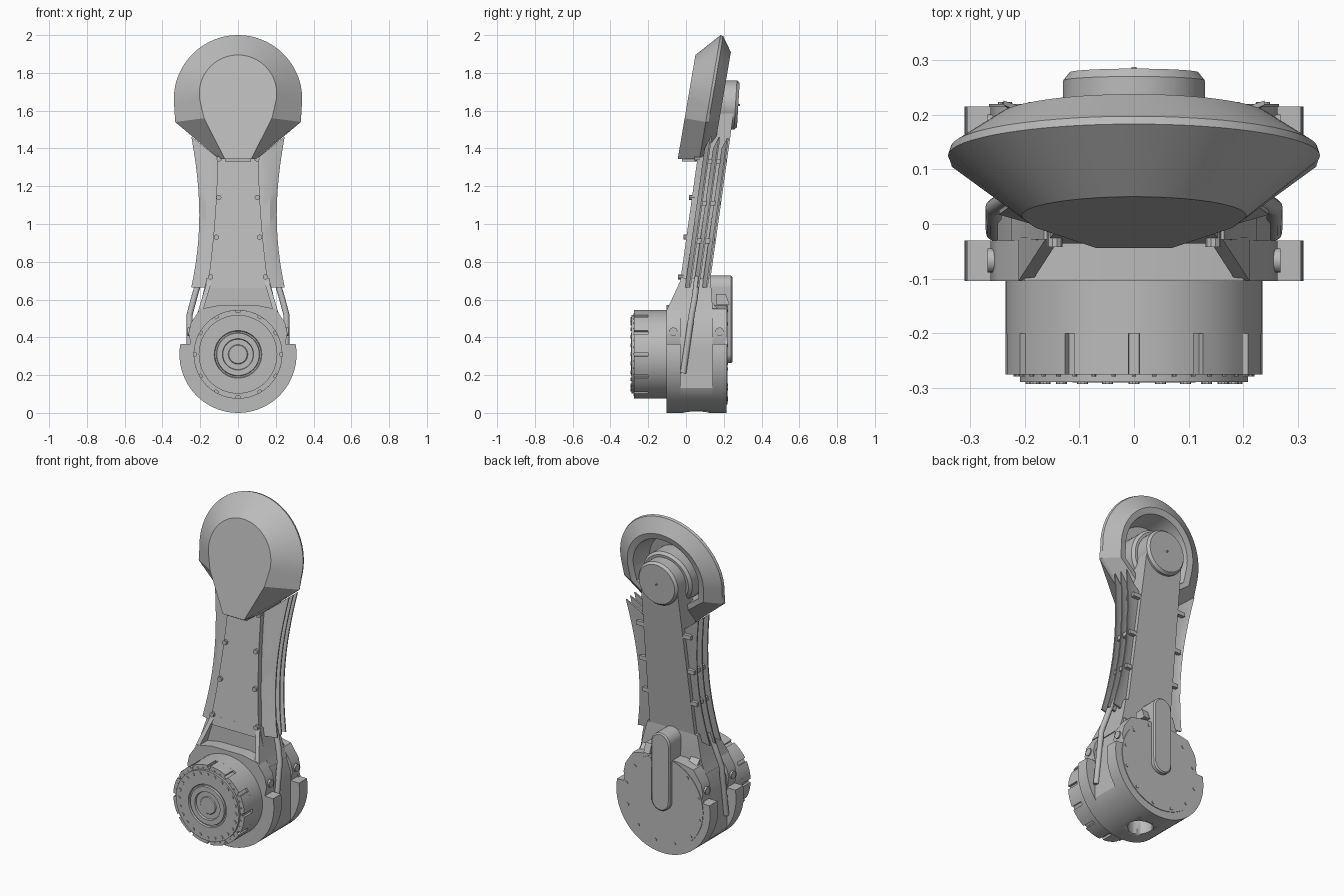
import bpy, bmesh, math
from math import sin, cos, pi, radians

if "Cube" in bpy.data.objects:
    bpy.data.objects.remove(bpy.data.objects["Cube"])

grey = bpy.data.materials.new("plain_grey")
grey.use_nodes = True
colour = (0.5, 0.5, 0.5, 1)
grey.diffuse_color = colour
grey.node_tree.nodes["Principled BSDF"].inputs["Base Color"].default_value = colour

HIP = 0.31      # height of the hip axis
KNEE = 1.63     # height of the knee axis
LEAN = 0.14     # backward lean of the thigh


def finish(name, bm, angle=30):
    bmesh.ops.recalc_face_normals(bm, faces=bm.faces)
    mesh = bpy.data.meshes.new(name)
    bm.to_mesh(mesh)
    bm.free()
    mesh.materials.append(grey)
    ob = bpy.data.objects.new(name, mesh)
    bpy.context.collection.objects.link(ob)
    bpy.ops.object.select_all(action='DESELECT')
    ob.select_set(True)
    bpy.context.view_layer.objects.active = ob
    bpy.ops.object.shade_smooth_by_angle(angle=radians(angle))
    return ob


def add_loft(bm, rings):
    """Skin a list of equal closed rings and cap both ends."""
    vs = [[bm.verts.new(p) for p in r] for r in rings]
    n = len(vs[0])
    for a, b in zip(vs, vs[1:]):
        for i in range(n):
            j = (i + 1) % n
            bm.faces.new((a[i], a[j], b[j], b[i]))
    bm.faces.new(vs[0])
    bm.faces.new(vs[-1])


def loft(name, rings, angle=30):
    bm = bmesh.new()
    add_loft(bm, rings)
    return finish(name, bm, angle)


def layer(pts, y, lean=0.0, z0=0.0):
    return [(x, y + lean * (z - z0), z) for x, z in pts]


def prism(name, pts, y0, y1):
    return loft(name, [layer(pts, y0), layer(pts, y1)])


def circle(r, z=HIP, n=64, x=0.0):
    return [(x + r * cos(2 * pi * i / n), z + r * sin(2 * pi * i / n)) for i in range(n)]


def lathe(name, profile, z=HIP, lean=0.0, n=64):
    return loft(name, [layer(circle(r, z, n), y, lean, z) for r, y in profile])


def bolts(name, spots, r, depth):
    """Short studs facing the front, one at each (x, y, z)."""
    bm = bmesh.new()
    for x, y, z in spots:
        add_loft(bm, [layer(circle(r, z, 10, x), y), layer(circle(r, z, 10, x), y + depth)])
    return finish(name, bm)


def around(r, count, y, start=0.0):
    return [(r * cos(start + 2 * pi * i / count), y, HIP + r * sin(start + 2 * pi * i / count))
            for i in range(count)]


def box_ring(hw, y0, y1, z):
    return [(-hw, y0, z), (hw, y0, z), (hw, y1, z), (-hw, y1, z)]


# Hip housing: two full cheeks with ears, and a narrower middle
arc = [(0.31 * cos(radians(a)), HIP + 0.31 * sin(radians(a))) for a in range(-190, 11, 5)]
ear = [(0.25, 0.365), (0.262, 0.42), (0.25, 0.475), (0.2, 0.55), (0.1, 0.57)]
cheek = arc + ear + [(-x, z) for x, z in reversed(ear)]
prism("housing_front_cheek", cheek, -0.104, -0.03)
prism("housing_rear_cheek", cheek, 0.14, 0.215)
middle = [(max(-0.25, min(0.25, x)), z) for x, z in arc if z < 0.36]
middle += [(0.25, 0.42), (0.2, 0.55), (-0.2, 0.55), (-0.25, 0.42)]
core = prism("housing_middle", middle, -0.032, 0.142)

# Round hole in the underside
bm = bmesh.new()
bmesh.ops.create_cone(bm, cap_ends=True, segments=32, radius1=0.07, radius2=0.07, depth=0.3)
bmesh.ops.translate(bm, verts=bm.verts, vec=(0, 0.055, 0))
cutter = finish("hole_cutter", bm)
cutter.hide_render = True
mod = core.modifiers.new("underside_hole", 'BOOLEAN')
mod.object = cutter
mod.solver = 'EXACT'
bpy.context.view_layer.objects.active = core
bpy.ops.object.modifier_apply(modifier=mod.name)
bpy.data.objects.remove(cutter)

# Front drum with a notched rim and a stepped face
lathe("drum", [(0.235, -0.2), (0.235, -0.09)])
notched = []
for i in range(12):
    for d, r in ((-2.5, 0.235), (-2.4, 0.222), (2.4, 0.222), (2.5, 0.235), (9, 0.235), (15, 0.235), (21, 0.235)):
        a = radians(90 + 30 * i + d)
        notched.append((r * cos(a), HIP + r * sin(a)))
prism("drum_notched_rim", notched, -0.275, -0.2)
lathe("drum_face", [(0.208, -0.26), (0.208, -0.289), (0.126, -0.289), (0.122, -0.28), (0.115, -0.28),
                    (0.112, -0.29), (0.083, -0.29), (0.08, -0.279), (0.052, -0.279), (0.048, -0.284),
                    (0.045, -0.284)])
bolts("drum_face_bolts", around(0.188, 24, -0.293), 0.01, 0.01)
bolts("drum_rim_bolts", around(0.216, 36, -0.279), 0.004, 0.01)

# Rear cover with bolts, and the raised capsule on it
lathe("rear_cover", [(0.265, 0.2), (0.265, 0.219)])
bolts("rear_cover_bolts", around(0.245, 12, 0.215, 0.2), 0.009, 0.008)
capsule = [(0.062 * cos(radians(a)), (0.325 if a < 0 else 0.665) + 0.062 * sin(radians(a)))
           for a in list(range(-180, 1, 15)) + list(range(1, 182, 15))]
loft("rear_capsule", [layer(capsule, 0.13), layer(capsule, 0.238),
                      layer([(x * 0.88, 0.495 + (z - 0.495) * 0.97) for x, z in capsule], 0.245)])
loft("rear_bracket", [box_ring(0.02, 0.16, 0.23, 0.575), box_ring(0.02, 0.16, 0.21, 0.63)]).location.x = 0.1

# Tapered yoke that joins the housing to the thigh
loft("yoke", [box_ring(0.225, -0.03, 0.14, 0.5), box_ring(0.2, -0.03, 0.14, 0.57),
              box_ring(0.165, -0.028, 0.13, 0.715)])
for side, s in (("left", 1), ("right", -1)):
    # Diagonal gusset in front of the yoke
    tri = [(-0.104, 0.54), (-0.025, 0.71), (-0.025, 0.54)]
    loft(side + "_gusset", [[(s * (x + (0.71 - z) * 0.3), y, z) for y, z in tri] for x in (0.135, 0.16)])
    # Short rear brace
    tri = [(0.215, 0.5), (0.125, 0.6), (0.125, 0.5)]
    loft(side + "_rear_brace", [[(s * x, y, z) for y, z in tri] for x in (0.13, 0.19)])
    # Clamp bolts through the ears
    for label, y in (("front", -0.067), ("rear", 0.178)):
        bm = bmesh.new()
        add_loft(bm, [[(s * x, y + 0.022 * cos(a), 0.43 + 0.022 * sin(a))
                       for a in [i * pi / 8 for i in range(16)]] for x in (0.24, 0.268)])
        finish(f"{side}_{label}_ear_bolt", bm)
    # Cable rod rising from the side slot
    cu = bpy.data.curves.new(side + "_rod", 'CURVE')
    cu.dimensions = '3D'
    cu.bevel_depth = 0.016
    cu.use_fill_caps = True
    sp = cu.splines.new('POLY')
    path = [(0.255, -0.015, 0.21), (0.256, 0.03, 0.52), (0.235, 0.045, 0.6), (0.2, 0.06, 0.72)]
    sp.points.add(len(path) - 1)
    for p, (x, y, z) in zip(sp.points, path):
        p.co = (s * x, y, z, 1)
    cu.materials.append(grey)
    bpy.context.collection.objects.link(bpy.data.objects.new(side + "_rod", cu))

# Thigh: body, front plate and its bolts
heights = [0.66 + 0.08 * i for i in range(10)]


def plate_half(z):
    return 0.108 + 0.055 * ((1.42 - z) / 0.76) ** 2


def lean_y(z, y):
    return y + LEAN * (z - 0.7)


loft("thigh_body", [box_ring(0.15 - 0.03 * (z - 0.66), lean_y(z, 0.0), lean_y(z, 0.128), z)
                    for z in (0.66, KNEE)])
loft("thigh_front_plate", [box_ring(plate_half(z), lean_y(z, -0.03), lean_y(z, 0.01), z) for z in heights])
bolts("plate_bolts", [(s * x, lean_y(z, -0.045), z) for s in (-1, 1)
                      for x, z in ((0.145, 0.72), (0.115, 0.93), (0.102, 1.14), (0.1, 1.345))], 0.014, 0.03)

# Three curved side fins on each side of the thigh
for side, s in (("left", 1), ("right", -1)):
    for k in range(3):
        rings = []
        for i in range(13):
            t = i / 12
            xo = 0.205 + 0.042 * (2 * t - 1) ** 2 - 0.004 * k
            row = []
            for x, dy, th in ((0.1, 0, 0), (0.17, 0.0, 0), (xo, 0.022, 0), (xo, 0.03, 0), (0.17, 0.014, 0), (0.1, 0.014, 0)):
                z = 0.665 + 0.68 * t + t * (x - 0.1) * 0.8
                row.append((s * x, lean_y(z, 0.0 + 0.045 * k + dy), z))
            rings.append(row)
        loft(f"{side}_fin_{k + 1}", rings)
    # Clips that tie the fins together
    for k, z in enumerate((0.91, 1.11, 1.33)):
        loft(f"{side}_fin_clip_{k + 1}", [box_ring(0.03, lean_y(z, 0.01), lean_y(z, 0.125), z + d)
                                          for d in (-0.012, 0.012)]).location.x = s * 0.15

# Knee joint: bearing ring, rear pod and its pin
lathe("knee_bearing", [(0.16, 0.07), (0.16, 0.17), (0.145, 0.185)], KNEE, LEAN)
lathe("knee_pod", [(0.13, 0.1), (0.13, 0.262), (0.118, 0.277)], KNEE, 0.06)
lathe("knee_pin", [(0.005, 0.26), (0.005, 0.287)], KNEE, 0, 12)


# Knee shield: a leaning dish, flat in front and hollow behind
def shield(r, zc, y, corner, foot, lean=0.17):
    pts = [(r * cos(radians(a)), zc + r * sin(radians(a))) for a in range(-8, 189, 4)]
    low = [(-corner[0], corner[1]), (-foot[0], foot[1]), foot, corner]
    return layer(pts + low, y, lean, 1.66)


loft("knee_shield", [
    shield(0.205, 1.69, 0.01, (0.18, 1.56), (0.07, 1.345)),
    shield(0.34, 1.66, 0.125, (0.333, 1.54), (0.1, 1.345)),
    shield(0.335, 1.66, 0.14, (0.325, 1.54), (0.1, 1.35)),
    shield(0.25, 1.66, 0.195, (0.24, 1.55), (0.1, 1.447)),
    shield(0.215, 1.66, 0.19, (0.205, 1.56), (0.085, 1.47)),
    shield(0.19, 1.66, 0.07, (0.18, 1.57), (0.07, 1.48)),
], 20)

# Latch under the shield
loft("shield_latch", [box_ring(0.07, -0.02, 0.06, z) for z in (1.33, 1.36)])
